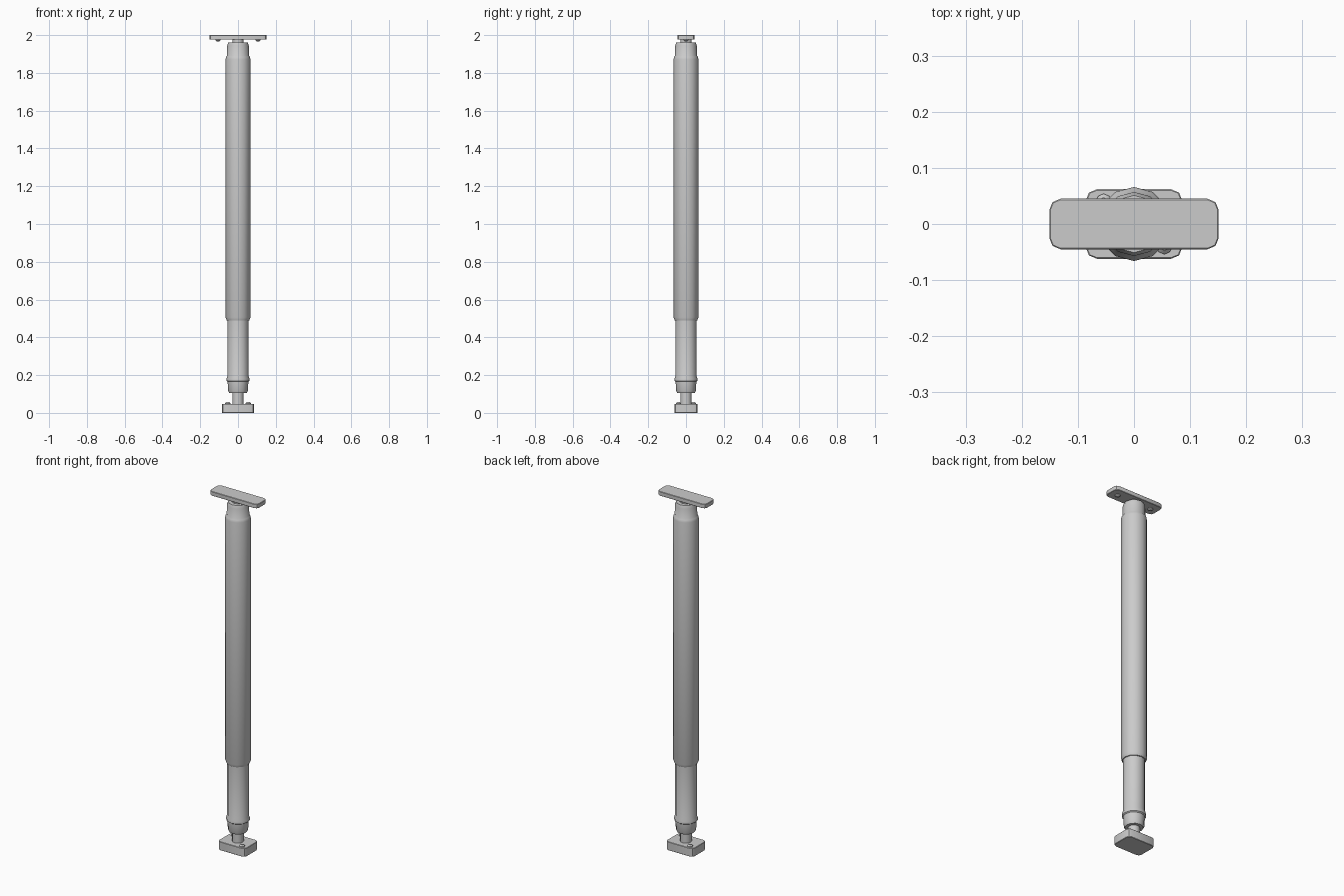
import bpy, bmesh, math

if "Cube" in bpy.data.objects:
    bpy.data.objects.remove(bpy.data.objects["Cube"])

SIDES = 12


def finish(name, bm, angle=40):
    bmesh.ops.recalc_face_normals(bm, faces=bm.faces)
    me = bpy.data.meshes.new(name)
    bm.to_mesh(me)
    bm.free()
    ob = bpy.data.objects.new(name, me)
    bpy.context.collection.objects.link(ob)
    bpy.ops.object.select_all(action='DESELECT')
    ob.select_set(True)
    bpy.context.view_layer.objects.active = ob
    bpy.ops.object.shade_smooth_by_angle(angle=math.radians(angle))
    return ob


def lathe(name, profile, sides=SIDES, centre=(0, 0)):
    """Revolve (radius, z) points about a vertical axis, with capped ends."""
    bm = bmesh.new()
    rings = []
    for r, z in profile:
        rings.append([bm.verts.new((centre[0] + r * math.cos(2 * math.pi * i / sides),
                                    centre[1] + r * math.sin(2 * math.pi * i / sides), z))
                      for i in range(sides)])
    for a, b in zip(rings, rings[1:]):
        for i in range(sides):
            j = (i + 1) % sides
            bm.faces.new((a[i], a[j], b[j], b[i]))
    bm.faces.new(rings[0])
    bm.faces.new(rings[-1])
    return finish(name, bm)


def plate(name, hx, hy, z0, z1, corner, edge):
    """Flat block with rounded corners and a small bevel on top and bottom."""
    def ring(inset, z):
        pts = []
        for q, (sx, sy) in enumerate(((1, 1), (-1, 1), (-1, -1), (1, -1))):
            for k in range(3):
                a = math.radians(90 * q + 45 * k)
                pts.append(bm.verts.new((sx * (hx - corner) + (corner - inset) * math.cos(a),
                                         sy * (hy - corner) + (corner - inset) * math.sin(a), z)))
        return pts
    bm = bmesh.new()
    rings = [ring(edge, z0), ring(0, z0 + edge), ring(0, z1 - edge), ring(edge, z1)]
    for a, b in zip(rings, rings[1:]):
        for i in range(len(a)):
            j = (i + 1) % len(a)
            bm.faces.new((a[i], a[j], b[j], b[i]))
    bm.faces.new(rings[0])
    bm.faces.new(rings[-1])
    return finish(name, bm, 30)


# Mounting plates
plate("base_plate", 0.086, 0.062, 0, 0.048, 0.02, 0.002)
plate("top_plate", 0.151, 0.045, 1.976, 2.0, 0.02, 0.002)

# Piston rod rising from the base
lathe("piston_rod", [(0.03, 0.046), (0.03, 0.13)])

# Inner tube with raised collar near its lower end
lathe("inner_tube", [(0.03, 0.105), (0.047, 0.105), (0.052, 0.116), (0.055, 0.165),
                     (0.061, 0.17), (0.061, 0.182), (0.056, 0.195), (0.056, 0.52)])

# Outer tube, stepping in to the top collar
lathe("outer_tube", [(0.054, 0.488), (0.060, 0.490), (0.066, 0.506), (0.066, 1.872),
                     (0.063, 1.885), (0.058, 1.892), (0.057, 1.945), (0.051, 1.962)])

# Neck joining the tube to the top plate
lathe("top_neck", [(0.03, 1.955), (0.03, 1.978)])

# Domed bolts: two on the base diagonal, two below the top plate
for side in (-1, 1):
    lathe("base_bolt", [(0.014, 0.046), (0.014, 0.051), (0.007, 0.058)], 8,
          (side * 0.054, -side * 0.04))
    lathe("top_bolt", [(0.008, 1.967), (0.014, 1.972), (0.014, 1.978)], 8,
          (side * 0.106, 0))
